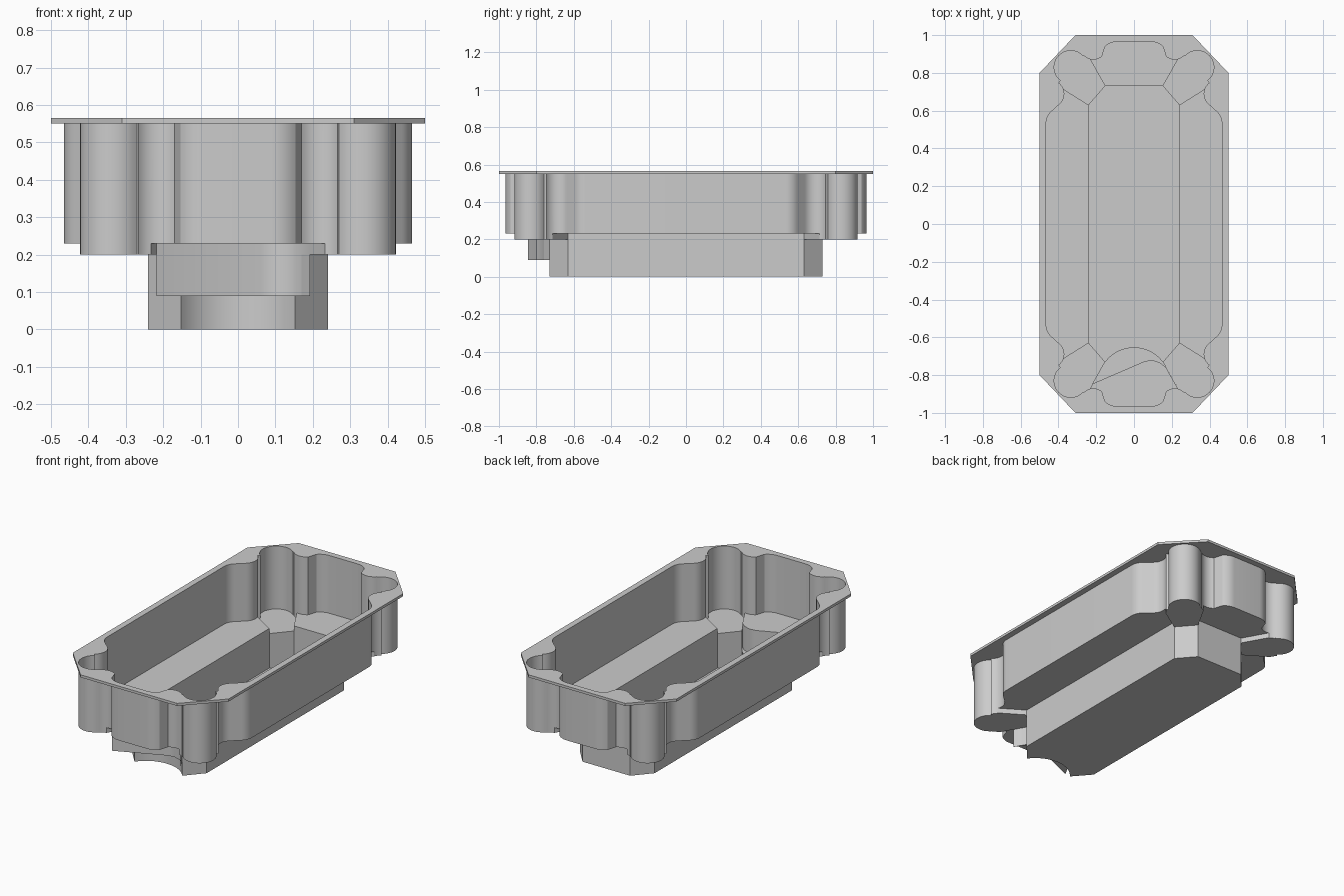
import bpy, bmesh
from math import cos, sin, radians

cube = bpy.data.objects.get("Cube")
if cube:
    bpy.data.objects.remove(cube, do_unlink=True)

grey = bpy.data.materials.new("plain_grey")
grey.use_nodes = True
COLOUR = (0.6, 0.6, 0.6, 1)
grey.diffuse_color = COLOUR
grey.node_tree.nodes["Principled BSDF"].inputs["Base Color"].default_value = COLOUR

# Heights
TOP, RIM, FLOOR, LOBE, POCKET, BASE = 0.565, 0.55, 0.23, 0.20, 0.09, 0.0
QUARTERS = [(1, 1), (-1, 1), (-1, -1), (1, -1)]


def arc(cx, cy, r, a0, a1, n=8):
    angles = [radians(a0 + (a1 - a0) * i / n) for i in range(n + 1)]
    return [(cx + r * cos(a), cy + r * sin(a)) for a in angles]


def flip(pts, sx, sy):
    return [(x * sx, y * sy) for x, y in pts]


def face(bm, pts, z):
    bm.faces.new([bm.verts.new((x, y, z)) for x, y in pts])


def strip(bm, pts, z0, z1):
    for a, b in zip(pts, pts[1:]):
        corners = [(*a, z0), (*b, z0), (*b, z1), (*a, z1)]
        bm.faces.new([bm.verts.new(c) for c in corners])


def finish(bm, name):
    bmesh.ops.remove_doubles(bm, verts=bm.verts, dist=0.0005)
    bmesh.ops.recalc_face_normals(bm, faces=bm.faces)
    mesh = bpy.data.meshes.new(name)
    bm.to_mesh(mesh)
    bm.free()
    mesh.materials.append(grey)
    obj = bpy.data.objects.new(name, mesh)
    bpy.context.collection.objects.link(obj)
    bpy.ops.object.select_all(action='DESELECT')
    obj.select_set(True)
    bpy.context.view_layer.objects.active = obj
    bpy.ops.object.shade_smooth_by_angle(angle=radians(30))


# One quarter of the wall outline, in three runs
side = [(0.465, 0)] + arc(0.385, 0.535, 0.08, 0, 50) + arc(0.441, 0.689, 0.072, 230, 160)
lobe = (arc(0.441, 0.689, 0.072, 160, 127, 4) + arc(0.335, 0.83, 0.088, -53, 137.5, 20)
        + arc(0.215, 0.94, 0.07, 317.5, 285, 4))
end = arc(0.215, 0.94, 0.07, 285, 230, 6) + arc(0.09, 0.875, 0.09, 45, 90, 6)
end_mid = end + [(0, 0.965)]

# Trench corner points and the front pocket edges
SIDE_C, END_C = (0.24, 0.63), (0.153, 0.73)
scoop = arc(0, -0.8427, 0.19, 143.6, 36.4, 20)
scoop[0], scoop[-1] = (-END_C[0], -END_C[1]), (END_C[0], -END_C[1])
pocket = [(-0.218, -0.845), (0.06, -0.725), (0.1, -0.721), (0.14, -0.735), (0.17, -0.76), (0.192, -0.8)]

# Flat octagonal rim with the wall outline as its opening
bm = bmesh.new()
outer = [(0, 1), (0.31, 1), (0.5, 0.8), (0.5, 0)]
opening = side + lobe[1:] + end_mid[1:]
for s in QUARTERS:
    ring = flip(opening + outer, *s)
    face(bm, ring, TOP)
    face(bm, ring, RIM)
    strip(bm, flip(outer, *s), RIM, TOP)
    strip(bm, flip(opening, *s), RIM, TOP)
finish(bm, "rim")

# Basin walls, corner lobes and raised floor
bm = bmesh.new()
for s in QUARTERS:
    strip(bm, flip(side, *s), FLOOR, RIM)
    strip(bm, flip(lobe, *s), LOBE, FLOOR)
    strip(bm, flip(lobe, *s), FLOOR, RIM)
    strip(bm, flip(end_mid, *s), FLOOR, RIM)
    face(bm, flip(lobe + [END_C, SIDE_C], *s), LOBE)
    face(bm, flip(side + [SIDE_C, (SIDE_C[0], 0)], *s), FLOOR)
    strip(bm, flip([side[-1], SIDE_C], *s), LOBE, FLOOR)
    step_start = END_C
    if s[1] < 0:
        x, y = pocket[-1] if s[0] > 0 else pocket[0]
        step_start = (abs(x), -y)
    strip(bm, flip([end[0], step_start], *s), LOBE, FLOOR)
back_end = end + flip(end[::-1], -1, 1)
face(bm, back_end + [(-END_C[0], END_C[1]), END_C], FLOOR)
face(bm, flip(back_end, 1, -1) + pocket, FLOOR)
finish(bm, "basin")

# Deep trench with chamfered corners and a scooped front
bm = bmesh.new()
for s in QUARTERS:
    strip(bm, flip([(SIDE_C[0], 0), SIDE_C], *s), BASE, FLOOR)
    strip(bm, flip([SIDE_C, END_C], *s), BASE, LOBE)
strip(bm, [END_C, (-END_C[0], END_C[1])], BASE, FLOOR)
strip(bm, scoop, BASE, POCKET)
face(bm, scoop + [(SIDE_C[0], -SIDE_C[1]), SIDE_C, END_C, (-END_C[0], END_C[1]),
                  (-SIDE_C[0], SIDE_C[1]), (-SIDE_C[0], -SIDE_C[1])], BASE)
finish(bm, "trench")

# Shallow pocket at the front of the trench
bm = bmesh.new()
face(bm, scoop + pocket[::-1], POCKET)
strip(bm, pocket, POCKET, FLOOR)
strip(bm, [scoop[0], pocket[0]], POCKET, LOBE)
strip(bm, [scoop[-1], pocket[-1]], POCKET, LOBE)
finish(bm, "front_pocket")
